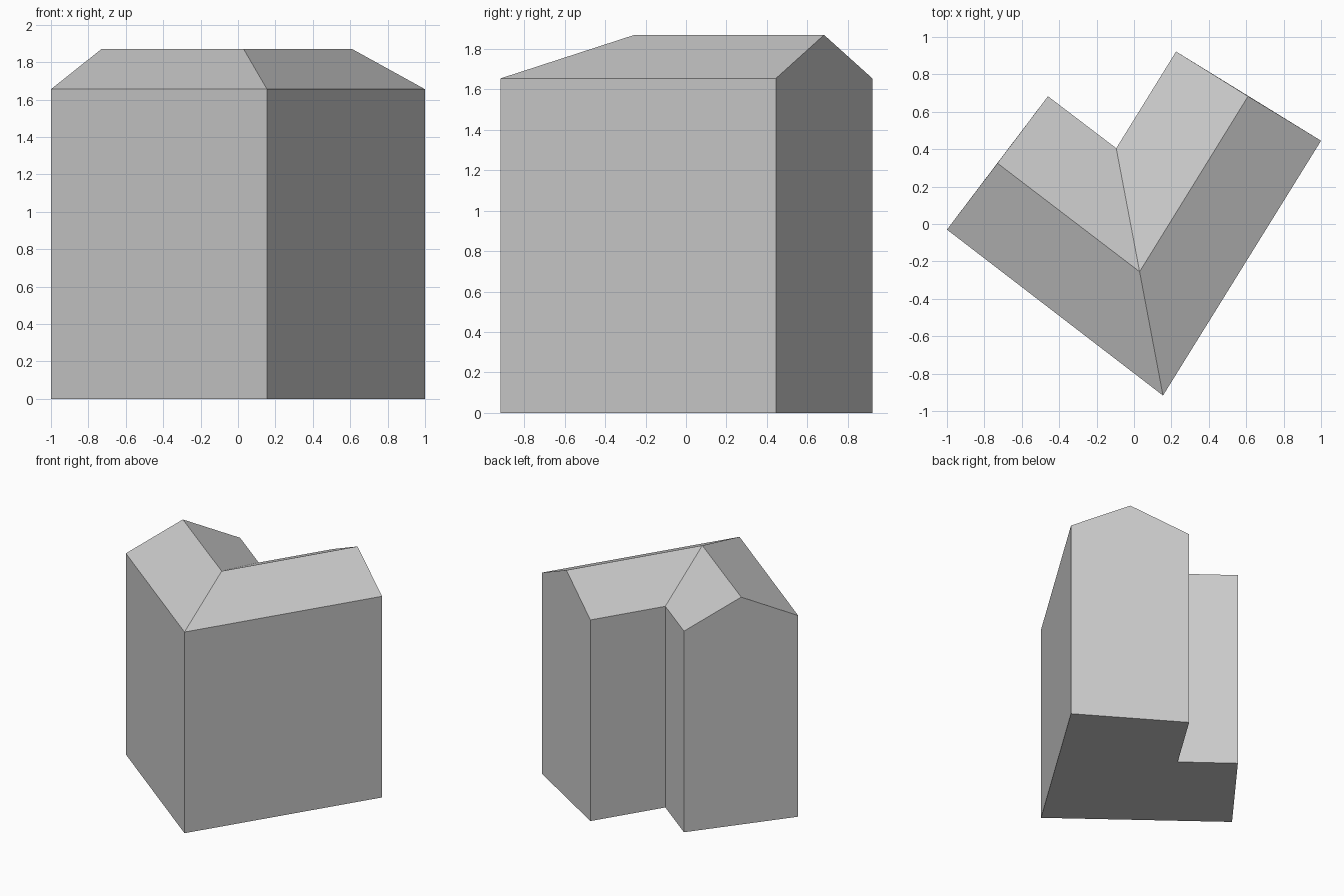
import bpy
import bmesh

cube = bpy.data.objects.get("Cube")
if cube:
    bpy.data.objects.remove(cube, do_unlink=True)

EAVE, RIDGE = 1.655, 1.87

# Plan stations along the bent house: outer wall, ridge, inner wall
STATIONS = [
    ((-1.0, -0.03), (-0.73, 0.325), (-0.46, 0.683)),    # left-hand gable end
    ((0.155, -0.917), (0.03, -0.255), (-0.095, 0.405)),  # corner mitre
    ((1.0, 0.445), (0.61, 0.683), (0.225, 0.922)),       # right-hand gable end
]

grey = bpy.data.materials.new("plain grey")
grey.use_nodes = True
colour = (0.6, 0.6, 0.6, 1.0)
grey.diffuse_color = colour
grey.node_tree.nodes["Principled BSDF"].inputs["Base Color"].default_value = colour


def section(outer, ridge, inner):
    """Gabled cross-section from the outer foot to the inner foot."""
    return [(*outer, 0), (*outer, EAVE), (*ridge, RIDGE), (*inner, EAVE), (*inner, 0)]


def sweep(name, strips, capped):
    """Join matching edges of neighbouring sections, optionally with end walls."""
    bm = bmesh.new()
    rings = [[bm.verts.new(p) for p in section(*s)] for s in STATIONS]
    for a, b in zip(rings, rings[1:]):
        for i in strips:
            j = (i + 1) % len(a)
            bm.faces.new((a[i], b[i], b[j], a[j]))
    if capped:
        bm.faces.new(rings[0])
        bm.faces.new(rings[-1][::-1])
    bmesh.ops.delete(bm, geom=[v for v in bm.verts if not v.link_faces], context="VERTS")
    mesh = bpy.data.meshes.new(name)
    bm.to_mesh(mesh)
    bm.free()
    mesh.materials.append(grey)
    obj = bpy.data.objects.new(name, mesh)
    bpy.context.collection.objects.link(obj)
    return obj


# Side walls, floor and gable ends
sweep("walls_and_floor", (0, 3, 4), True)

# Two mitred roof slopes
sweep("gable_roof", (1, 2), False)
